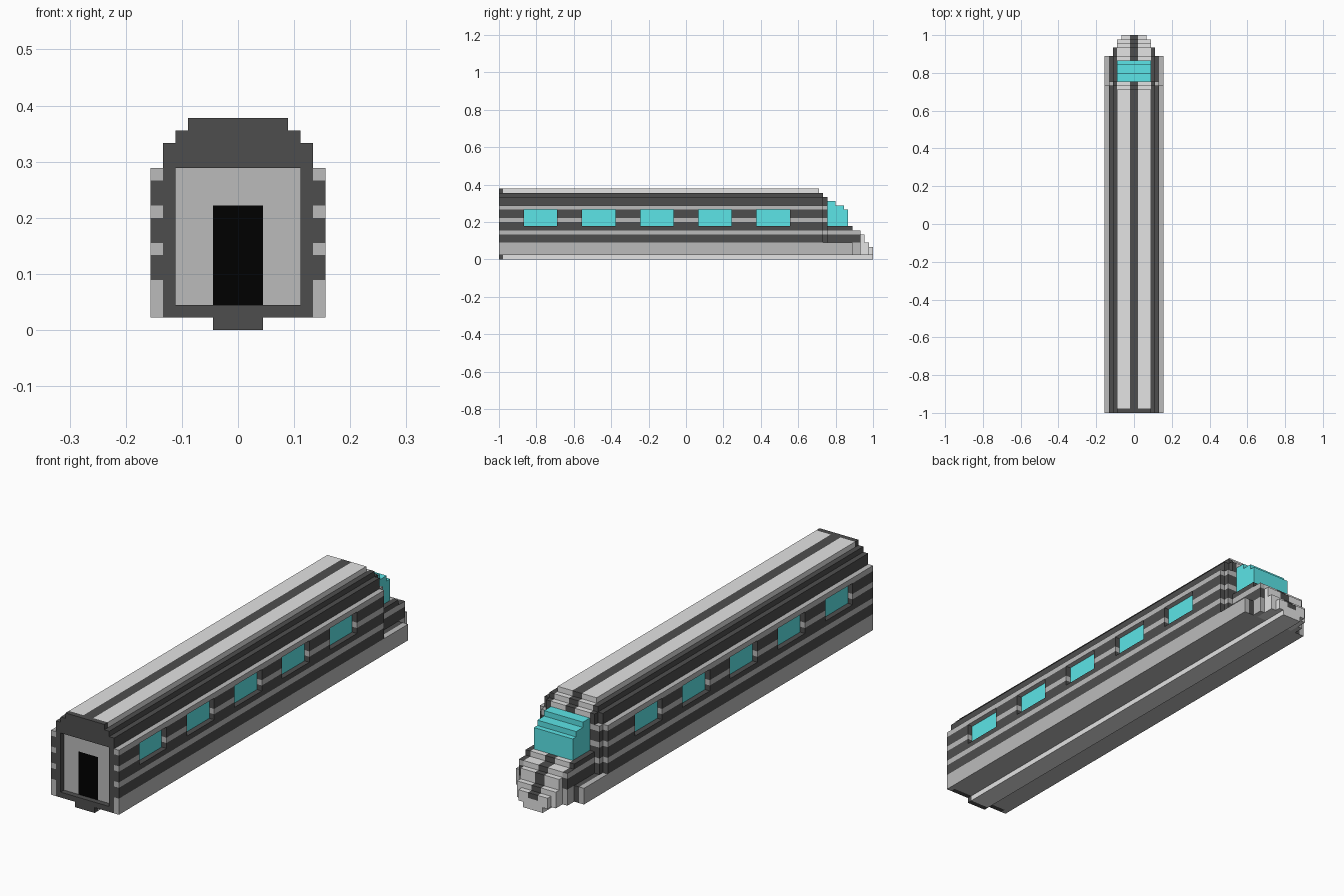
import bpy, bmesh

if "Cube" in bpy.data.objects:
    bpy.data.objects.remove(bpy.data.objects["Cube"])

U = 1 / 45  # one block

PALETTE = {
    "light_grey": (0.77, 0.77, 0.77),
    "mid_grey": (0.5, 0.5, 0.5),
    "dark_grey": (0.076, 0.076, 0.076),
    "black": (0.0, 0.0, 0.0),
    "cyan_glass": (0.108, 0.79, 0.81),
}
NAMES = list(PALETTE)
LIGHT, MID, DARK, BLACK, GLASS = range(5)
mats = []
for n, c in PALETTE.items():
    m = bpy.data.materials.new(n)
    m.diffuse_color = (*c, 1)
    m.use_nodes = True
    m.node_tree.nodes["Principled BSDF"].inputs["Base Color"].default_value = m.diffuse_color
    mats.append(m)

cells = {}  # block -> (part, colour)


def side(i):
    """Mirrored block index counted outward from the centre line."""
    return i if i >= 0 else -1 - i


def fill(part, a0, a1, j0, j1, k0, k1, paint):
    """Fill blocks on both sides; paint is a colour or rule(a, j, k). part None removes."""
    for i in range(-a1, a1):
        a = side(i)
        if a < a0:
            continue
        for j in range(j0, j1):
            for k in range(k0, k1):
                if part is None:
                    cells.pop((i, j, k), None)
                else:
                    cells[i, j, k] = (part, paint(a, j, k) if callable(paint) else paint)


def stripe(a, j, k):
    return MID if k in (1, 2, 3, 6, 9, 12) else DARK


def body_paint(a, j, k):
    return stripe(a, j, k) if a >= 6 else DARK


def roof_paint(a, j, k):
    if a < 1 or a >= 4 or j == -45:
        return DARK
    return LIGHT if k == 16 or j >= 32 else DARK


def nose_paint(a, j, k):
    if a < 1 and k >= 2:
        return DARK
    return stripe(a, j, k) if a >= 4 else LIGHT


# carriage body, cab shoulder and skirt
fill("body", 0, 7, -45, 33, 4, 13, body_paint)
fill("body", 0, 6, 33, 34, 4, 13, stripe)
fill("skirt", 0, 7, -45, 40, 1, 4, body_paint)

# stepped roof
fill("roof", 0, 6, -45, 33, 13, 15, roof_paint)
fill("roof", 0, 5, 33, 34, 13, 15, roof_paint)
fill("roof", 0, 5, -45, 33, 15, 16, roof_paint)
fill("roof", 0, 4, -45, 32, 16, 17, roof_paint)

# stepped nose: half width, start, end, top
for half, j0, j1, top in ((5, 34, 40, 8), (5, 40, 42, 7), (4, 42, 43, 6),
                          (4, 43, 44, 4), (3, 44, 45, 3)):
    fill("nose", 0, half, j0, j1, 4 if j1 <= 40 else 1, top, nose_paint)

# stepped windshield
for j0, j1, top in ((34, 36, 14), (36, 38, 13), (38, 39, 12)):
    fill("windshield", 0, 4, j0, j1, 8, top, GLASS)

# recessed side windows
for n in range(5):
    j = -39 + 14 * n
    fill(None, 6, 7, j, j + 8, 8, 12, None)
    fill("side_windows", 5, 6, j, j + 8, 8, 12, GLASS)

# recessed end wall with doorway
fill(None, 0, 5, -45, -44, 2, 13, None)
fill("end_wall", 0, 5, -44, -43, 2, 13, MID)
fill("end_door", 0, 2, -44, -43, 2, 10, BLACK)

# keel rail under the floor
fill("keel", 0, 2, -45, 45, 0, 1, lambda a, j, k: DARK if j == -45 else LIGHT)


def face_colour(part, colour, cell, axis, sign):
    """Floor underside is mid grey, the outer top edge of the nose is dark."""
    if part == "skirt" and axis == 2 and sign < 0 and cell[1] > -45:
        return MID
    if part == "nose" and axis == 2 and sign > 0 and side(cell[0]) == 4:
        return DARK
    return colour


def build(part):
    """Make one object from the exposed block faces of a part, merging flat areas."""
    bm = bmesh.new()
    verts = {}
    for cell, (p, colour) in cells.items():
        if p != part:
            continue
        for axis in range(3):
            for sign in (1, -1):
                nb = list(cell)
                nb[axis] += sign
                if tuple(nb) in cells:
                    continue
                u, v = (axis + 1) % 3, (axis + 2) % 3
                loop = []
                for du, dv in ((0, 0), (1, 0), (1, 1), (0, 1))[::sign]:
                    co = list(cell)
                    co[axis] += sign > 0
                    co[u] += du
                    co[v] += dv
                    co = tuple(co)
                    if co not in verts:
                        verts[co] = bm.verts.new([c * U for c in co])
                    loop.append(verts[co])
                f = bm.faces.new(loop)
                f.material_index = face_colour(part, colour, cell, axis, sign)
    bmesh.ops.dissolve_limit(bm, angle_limit=0.01, verts=bm.verts[:], edges=bm.edges[:],
                             delimit={'MATERIAL'})
    me = bpy.data.meshes.new(part)
    for m in mats:
        me.materials.append(m)
    bm.to_mesh(me)
    bm.free()
    bpy.context.collection.objects.link(bpy.data.objects.new(part, me))


for part in ("body", "skirt", "roof", "nose", "windshield", "side_windows",
             "end_wall", "end_door", "keel"):
    build(part)
